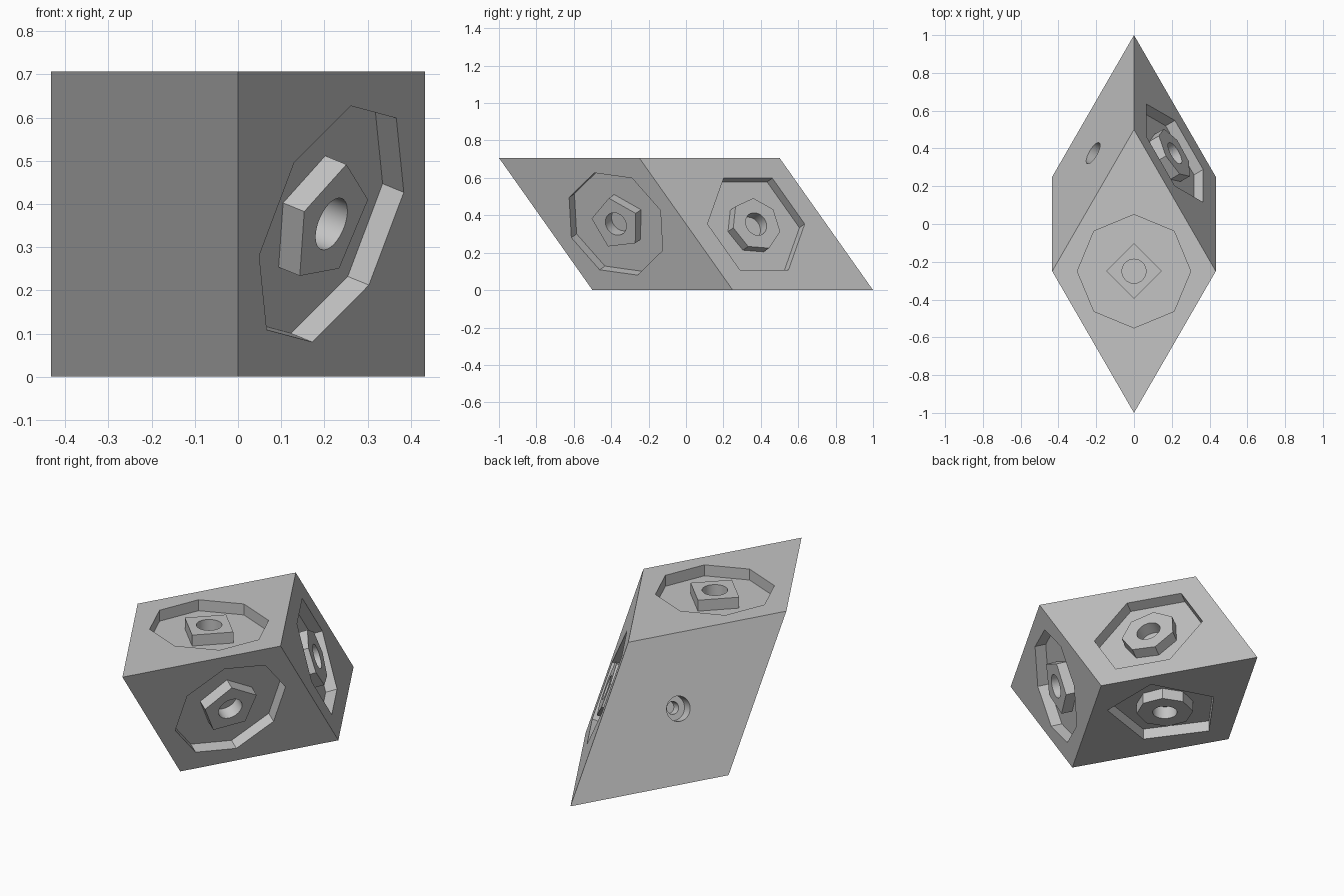
import bpy, bmesh
from math import cos, sin, tau, sqrt
from mathutils import Matrix, Vector

cube = bpy.data.objects.get("Cube")
if cube:
    bpy.data.objects.remove(cube, do_unlink=True)

# Rhombohedron: one acute corner and the three edges leaving it
HEIGHT = sqrt(0.5)
CORNER = Vector((0, -1, HEIGHT))
A = Vector((0.433, 0.75, 0))
B = Vector((-0.433, 0.75, 0))
C = Vector((0, 0.5, -HEIGHT))
CENTRE = CORNER + (A + B + C) / 2

POCKET_RADIUS, POCKET_DEPTH = 0.30, 0.06
BOSS_RADIUS = 0.147
HOLE_RADIUS, HOLE_DEPTH = 0.0636, 0.07
PILOT_RADIUS, PILOT_DEPTH = 0.032, 0.13

grey = bpy.data.materials.new("plain grey")
grey.use_nodes = True
grey.diffuse_color = (0.55, 0.55, 0.55, 1)
grey.node_tree.nodes["Principled BSDF"].inputs["Base Color"].default_value = grey.diffuse_color


def add_object(name, bm):
    bmesh.ops.recalc_face_normals(bm, faces=bm.faces)
    mesh = bpy.data.meshes.new(name)
    bm.to_mesh(mesh)
    bm.free()
    mesh.materials.append(grey)
    obj = bpy.data.objects.new(name, mesh)
    bpy.context.collection.objects.link(obj)
    return obj


def prism(name, frame, sides, radius, bottom, top):
    """Regular prism standing along the frame's normal, one corner on its local x."""
    bm = bmesh.new()
    ring = [bm.verts.new((radius * cos(tau * i / sides), radius * sin(tau * i / sides), bottom))
            for i in range(sides)]
    base = bm.faces.new(ring)
    grown = bmesh.ops.extrude_face_region(bm, geom=[base])["geom"]
    bmesh.ops.translate(bm, vec=(0, 0, top - bottom),
                        verts=[g for g in grown if isinstance(g, bmesh.types.BMVert)])
    bm.transform(frame)
    return add_object(name, bm)


def combine(target, tool, operation):
    tool.hide_render = True
    mod = target.modifiers.new("combine", "BOOLEAN")
    mod.operation, mod.solver, mod.object = operation, "EXACT", tool
    bpy.context.view_layer.objects.active = target
    bpy.ops.object.modifier_apply(modifier=mod.name)
    bpy.data.objects.remove(tool, do_unlink=True)


def face_frame(centre, axis):
    """Frame on a face: x along its short diagonal, z pointing outward."""
    x = axis.normalized()
    # the long diagonal is the other in-plane direction
    long_diag = {0: A + B, 1: A + C, 2: B + C}[centre[1]].normalized()
    z = x.cross(long_diag).normalized()
    if z.dot(centre[0] - CENTRE) < 0:
        z = -z
    y = z.cross(x)
    frame = Matrix((x, y, z)).transposed().to_4x4()
    frame.translation = centre[0]
    return frame


# Body block
bm = bmesh.new()
for i in (0, 1):
    for j in (0, 1):
        for k in (0, 1):
            bm.verts.new(CORNER + A * i + B * j + C * k)
bmesh.ops.convex_hull(bm, input=bm.verts)
bmesh.ops.dissolve_limit(bm, angle_limit=0.01, verts=bm.verts, edges=bm.edges)
block = add_object("faceted_block", bm)

top = CORNER + (A + B) / 2
right_front = CORNER + (A + C) / 2
left_front = CORNER + (B + C) / 2

# Face frame, pocket sides, boss sides (zero means a plain stepped hole)
faces = [
    (face_frame((top, 0), A - B), 8, 4),
    (face_frame((top + C, 0), B - A), 5, 8),
    (face_frame((right_front, 1), C - A), 8, 5),
    (face_frame((left_front + A, 2), C - B), 6, 7),
    (face_frame((left_front, 2), C - B), 0, 0),
    (face_frame((right_front + B, 1), C - A), 0, 0),
]

for frame, pocket_sides, boss_sides in faces:
    if pocket_sides:
        combine(block, prism("pocket_cutter", frame, pocket_sides, POCKET_RADIUS,
                             -POCKET_DEPTH, 0.05), "DIFFERENCE")
        combine(block, prism("boss", frame, boss_sides, BOSS_RADIUS,
                             -POCKET_DEPTH - 0.02, 0), "UNION")
    combine(block, prism("hole_cutter", frame, 40, HOLE_RADIUS, -HOLE_DEPTH, 0.05), "DIFFERENCE")
    if not pocket_sides:
        combine(block, prism("pilot_cutter", frame, 32, PILOT_RADIUS, -PILOT_DEPTH, 0.04),
                "DIFFERENCE")

# Smooth hole walls, crisp edges elsewhere
bpy.ops.object.select_all(action="DESELECT")
block.select_set(True)
bpy.context.view_layer.objects.active = block
bpy.ops.object.shade_smooth_by_angle(angle=0.5)
